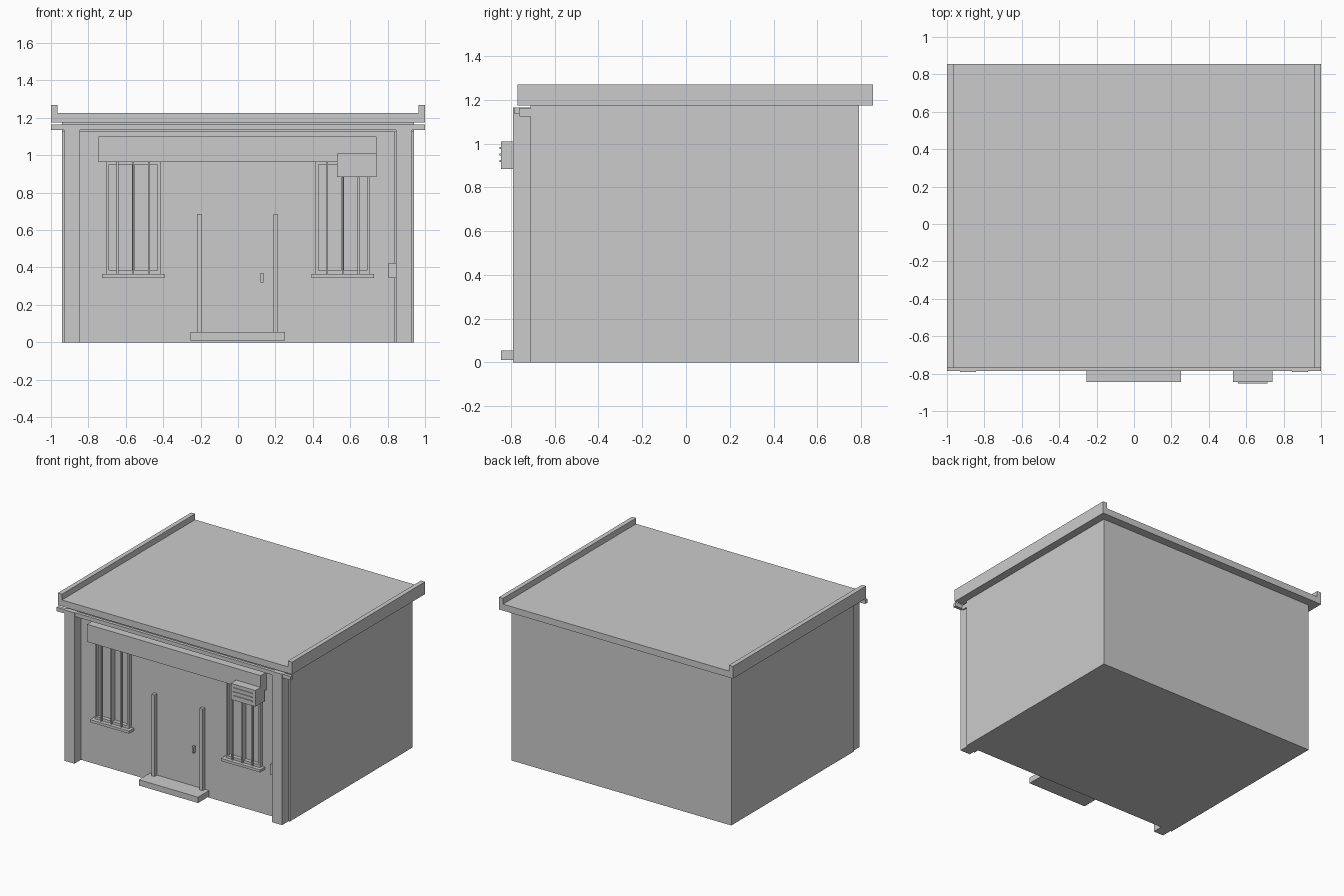
import bpy
import bmesh
from mathutils import Vector

cube = bpy.data.objects.get("Cube")
if cube:
    bpy.data.objects.remove(cube, do_unlink=True)

grey = bpy.data.materials.new("plain_grey")
grey.use_nodes = True
colour = (0.6, 0.6, 0.6, 1)
grey.diffuse_color = colour
grey.node_tree.nodes["Principled BSDF"].inputs["Base Color"].default_value = colour

WALL = -0.71  # front wall plane


def box(name, x, y, z):
    """Box between the given (low, high) pairs."""
    mesh = bpy.data.meshes.new(name)
    bm = bmesh.new()
    bmesh.ops.create_cube(bm, size=1)
    for v in bm.verts:
        v.co = Vector([(lo + hi) / 2 + c * (hi - lo)
                       for c, (lo, hi) in zip(v.co, (x, y, z))])
    bm.to_mesh(mesh)
    bm.free()
    mesh.materials.append(grey)
    obj = bpy.data.objects.new(name, mesh)
    bpy.context.collection.objects.link(obj)
    return obj


def on_wall(name, x, z, depth):
    """Box standing out from the front wall."""
    return box(name, x, (WALL - depth, WALL), z)


def pair(name, x, y, z):
    """Box and its mirror image across x = 0."""
    box(name + "_left", x, y, z)
    box(name + "_right", (-x[1], -x[0]), y, z)


# Building body and roof
box("walls", (-0.94, 0.94), (WALL, 0.79), (0, 1.175))
box("roof_slab", (-1, 1), (-0.77, 0.855), (1.175, 1.225))
pair("roof_rim", (0.965, 1), (-0.77, 0.855), (1.175, 1.27))

# Corner pillars and cornice
pair("pillar", (0.845, 0.93), (-0.79, WALL), (0, 1.165))
box("cornice_strip", (-1, 1), (-0.785, -0.76), (1.135, 1.165))
box("cornice_beam", (-0.94, 0.94), (-0.76, WALL), (1.125, 1.16))

# Sign board
on_wall("sign_board", (-0.745, 0.74), (0.965, 1.1), 0.07)

# Windows: frame pieces, bars and sill
for side, cx in (("right", -0.56), ("left", 0.56)):
    for i, (a, b) in enumerate(((-0.145, -0.13), (-0.006, 0.006), (0.13, 0.145))):
        on_wall(f"window_{side}_post_{i}", (cx + a, cx + b), (0.365, 0.965), 0.03)
    on_wall(f"window_{side}_top", (cx - 0.145, cx + 0.145), (0.95, 0.965), 0.03)
    on_wall(f"window_{side}_base", (cx - 0.145, cx + 0.145), (0.365, 0.385), 0.03)
    for i, offset in enumerate((-0.085, 0, 0.085)):
        bar = cx + offset
        box(f"window_{side}_bar_{i}", (bar - 0.005, bar + 0.005),
            (-0.75, -0.74), (0.365, 0.965))
    on_wall(f"window_{side}_sill", (cx - 0.167, cx + 0.167), (0.345, 0.365), 0.06)

# Entrance
box("door_step", (-0.255, 0.25), (-0.845, WALL), (0.01, 0.055))
on_wall("door_post_right", (-0.22, -0.195), (0.055, 0.685), 0.03)
on_wall("door_post_left", (0.19, 0.215), (0.055, 0.685), 0.03)
on_wall("door_handle", (0.12, 0.135), (0.32, 0.37), 0.025)

# Air conditioner with slats
box("air_conditioner", (0.53, 0.74), (-0.845, -0.735), (0.885, 1.01))
for i in range(3):
    z = 0.92 + i * 0.03
    box(f"air_conditioner_slat_{i}", (0.555, 0.715), (-0.852, -0.845), (z - 0.004, z + 0.004))

# Meter box and pipe beside the pillar
on_wall("meter_box", (0.805, 0.845), (0.345, 0.425), 0.05)
on_wall("wall_pipe", (0.835, 0.845), (0, 1.13), 0.04)
